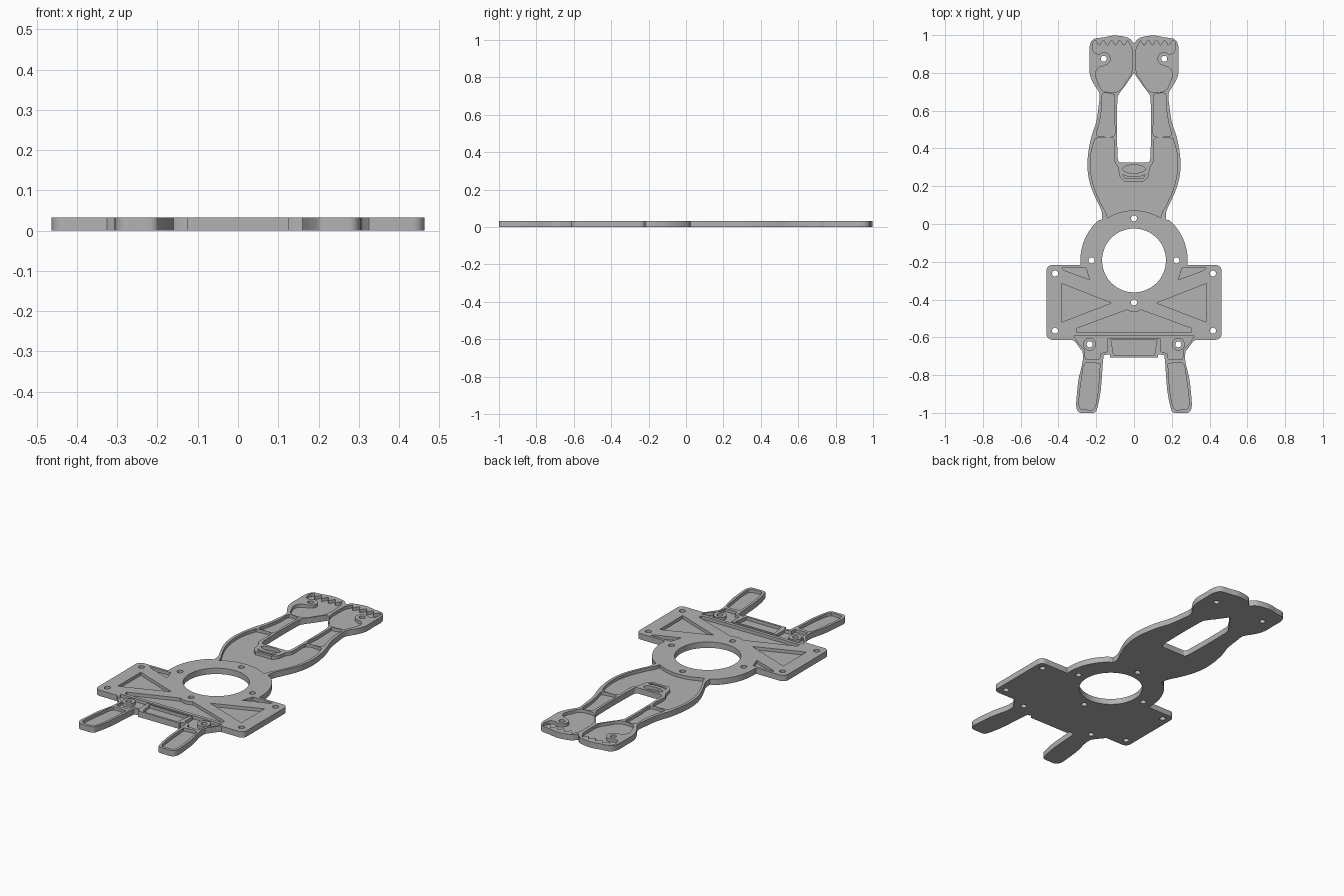
import bpy, bmesh, math

if "Cube" in bpy.data.objects:
    bpy.data.objects.remove(bpy.data.objects["Cube"])

TOP, FLOOR = 0.033, 0.015
RING_Y = -0.193

metal = bpy.data.materials.new("plain grey")
metal.use_nodes = True
grey = (0.45, 0.45, 0.45, 1)
metal.diffuse_color = grey
metal.node_tree.nodes["Principled BSDF"].inputs["Base Color"].default_value = grey


def smooth(pts, steps=4):
    """Open Catmull-Rom curve through the points."""
    ext = [pts[0]] + pts + [pts[-1]]
    out = []
    for a, b, c, d in zip(ext, ext[1:], ext[2:], ext[3:]):
        for i in range(steps):
            t = i / steps
            out.append(tuple(
                0.5 * (2 * q + (r - p) * t + (2 * p - 5 * q + 4 * r - s) * t * t
                       + (3 * q - p - 3 * r + s) * t ** 3)
                for p, q, r, s in zip(a, b, c, d)))
    return out + [pts[-1]]


def arc(x, y, rx, a0, a1, n, ry=None):
    ry = ry or rx
    angles = [math.radians(a0 + (a1 - a0) * i / n) for i in range(n + 1)]
    return [(x + rx * math.cos(a), y + ry * math.sin(a)) for a in angles]


def circle(x, y, r, n=24, ry=None):
    return arc(x, y, r, 0, 360, n, ry)[:-1]


def flip(pts):
    return [(-x, y) for x, y in reversed(pts)]


def both(half):
    """Close a half outline that starts and ends on the centre line."""
    return half + [p for p in flip(half) if abs(p[0]) > 1e-5]


def prism(name, pts, z0, z1):
    clean = [p for i, p in enumerate(pts) if math.dist(p, pts[i - 1]) > 1e-4]
    bm = bmesh.new()
    face = bm.faces.new([bm.verts.new((x, y, z0)) for x, y in clean])
    ext = bmesh.ops.extrude_face_region(bm, geom=[face])
    moved = [v for v in ext["geom"] if isinstance(v, bmesh.types.BMVert)]
    bmesh.ops.translate(bm, verts=moved, vec=(0, 0, z1 - z0))
    bmesh.ops.recalc_face_normals(bm, faces=bm.faces)
    mesh = bpy.data.meshes.new(name)
    bm.to_mesh(mesh)
    bm.free()
    mesh.materials.append(metal)
    obj = bpy.data.objects.new(name, mesh)
    bpy.context.scene.collection.objects.link(obj)
    return obj


# Outline of one half, from the toes to the collar
leg = smooth([(0, 0.955), (0.03, 0.985), (0.10, 0.998), (0.16, 0.988), (0.215, 0.978),
              (0.235, 0.94), (0.236, 0.88), (0.235, 0.80), (0.215, 0.745), (0.183, 0.69),
              (0.188, 0.62), (0.20, 0.54), (0.226, 0.46), (0.243, 0.37), (0.246, 0.29),
              (0.232, 0.21), (0.20, 0.13), (0.172, 0.07), (0.168, 0.025)])
ring = arc(0, RING_Y, 0.284, 48, 0, 14) + [(0.284, -0.217)]
plate = arc(0.433, -0.247, 0.03, 90, 0, 6) + arc(0.433, -0.583, 0.03, 0, -90, 6)
hand = [(0.325, -0.613)] + smooth(
    [(0.308, -0.628), (0.285, -0.66), (0.272, -0.68), (0.272, -0.73), (0.293, -0.82),
     (0.304, -0.92), (0.305, -0.972), (0.288, -0.998), (0.25, -1.0), (0.21, -0.998),
     (0.195, -0.975), (0.176, -0.88), (0.165, -0.735), (0.16, -0.695)])
collar = [(0.14, -0.69), (0.127, -0.692), (0.127, -0.706), (0, -0.706)]
body = prism("figure_plate", both(leg + ring + plate + hand + collar), 0, TOP)

# Opening between the legs
gap = [(0, 0.80)] + smooth([(0.045, 0.735), (0.078, 0.69), (0.088, 0.655), (0.09, 0.50),
                            (0.087, 0.36), (0.08, 0.33), (0.06, 0.325)]) + [(0, 0.325)]

# Thigh recess wraps round the waist ring and the raised bar
thigh = arc(0, RING_Y, 0.265, 90, 58, 8) + smooth(
    [(0.148, 0.06), (0.18, 0.12), (0.213, 0.20), (0.23, 0.29), (0.226, 0.38),
     (0.205, 0.452)]) + smooth([(0.18, 0.456), (0.108, 0.45), (0.105, 0.34),
                                (0.085, 0.30), (0.075, 0.25), (0.05, 0.225)]) + [(0, 0.225)]
lower_slot = both([(0, 0.24), (0.045, 0.24), (0.06, 0.262), (0.03, 0.25), (0, 0.248)])

shin = smooth([(0.102, 0.685), (0.165, 0.69), (0.17, 0.62), (0.182, 0.54), (0.197, 0.48),
               (0.185, 0.466), (0.105, 0.468), (0.105, 0.56), (0.102, 0.685)])[:-1]

# Foot recess, scalloped toes and a boss around the hole
toes = [(0.205 - 0.0215 * i, (0.945 if i % 2 else 0.972)) for i in range(9)]
foot = smooth([(0.012, 0.93), (0.012, 0.81), (0.045, 0.75), (0.082, 0.703), (0.16, 0.703),
               (0.195, 0.76), (0.204, 0.80), (0.185, 0.828), (0.155, 0.838), (0.13, 0.855),
               (0.124, 0.88), (0.14, 0.905), (0.165, 0.91), (0.185, 0.90),
               (0.212, 0.91), (0.22, 0.95)] + toes)

# Triangular lightening recesses in the plate
large_triangle = [(0.385, -0.315), (0.385, -0.52), (0.12, -0.418)]
small_triangle = [(0.385, -0.232), (0.255, -0.232), (0.235, -0.295), (0.37, -0.245)]
front_wedge = both([(0, -0.467), (0.02, -0.463), (0.038, -0.455), (0.305, -0.553),
                    (0.305, -0.573), (0, -0.573)])

# Collar and arm recesses
shoulder = both([(0, -0.592), (0.318, -0.592), (0.295, -0.63), (0.262, -0.662),
                 (0.257, -0.715), (0.182, -0.715), (0.176, -0.685), (0.14, -0.675),
                 (0.14, -0.605), (0, -0.605)])
chest = both([(0, -0.612), (0.122, -0.612), (0.108, -0.694), (0, -0.694)])
palm = smooth([(0.18, -0.74), (0.258, -0.738), (0.277, -0.82), (0.290, -0.92),
               (0.286, -0.975), (0.25, -0.983), (0.21, -0.975), (0.19, -0.88),
               (0.18, -0.74)])[:-1]

# Screw holes
left_holes = [(0.225, RING_Y), (0.418, -0.262), (0.418, -0.565),
              (0.235, -0.637), (0.16, 0.875)]
holes = [(0, 0.03), (0, -0.415)] + left_holes + [(-x, y) for x, y in left_holes]

recesses = [both(thigh), lower_slot, circle(0, 0.291, 0.058, 32, 0.022),
            front_wedge, shoulder, chest]
for half in (shin, foot, large_triangle, small_triangle, palm):
    recesses += [half, flip(half)]
bosses = [circle(s * 0.235, -0.637, 0.034) for s in (1, -1)]
through = [both(gap), circle(0, RING_Y, 0.169, 64)] + [circle(x, y, 0.016) for x, y in holes]

jobs = [(p, FLOOR, TOP + 0.02, "DIFFERENCE") for p in recesses]
jobs += [(p, FLOOR - 0.004, TOP, "UNION") for p in bosses]
jobs += [(p, -0.02, TOP + 0.02, "DIFFERENCE") for p in through]

# Apply every cut and boss in order, then drop the helpers
helpers = []
for pts, z0, z1, operation in jobs:
    tool = prism("cutter", pts, z0, z1)
    tool.hide_render = True
    helpers.append(tool)
    mod = body.modifiers.new("cut", "BOOLEAN")
    mod.object, mod.operation, mod.solver = tool, operation, "EXACT"
bpy.context.view_layer.update()
graph = bpy.context.evaluated_depsgraph_get()
result = bpy.data.meshes.new_from_object(body.evaluated_get(graph))
body.modifiers.clear()
body.data = result
for tool in helpers:
    bpy.data.objects.remove(tool)

bpy.ops.object.select_all(action="DESELECT")
body.select_set(True)
bpy.context.view_layer.objects.active = body
bpy.ops.object.shade_smooth_by_angle(angle=math.radians(30))
